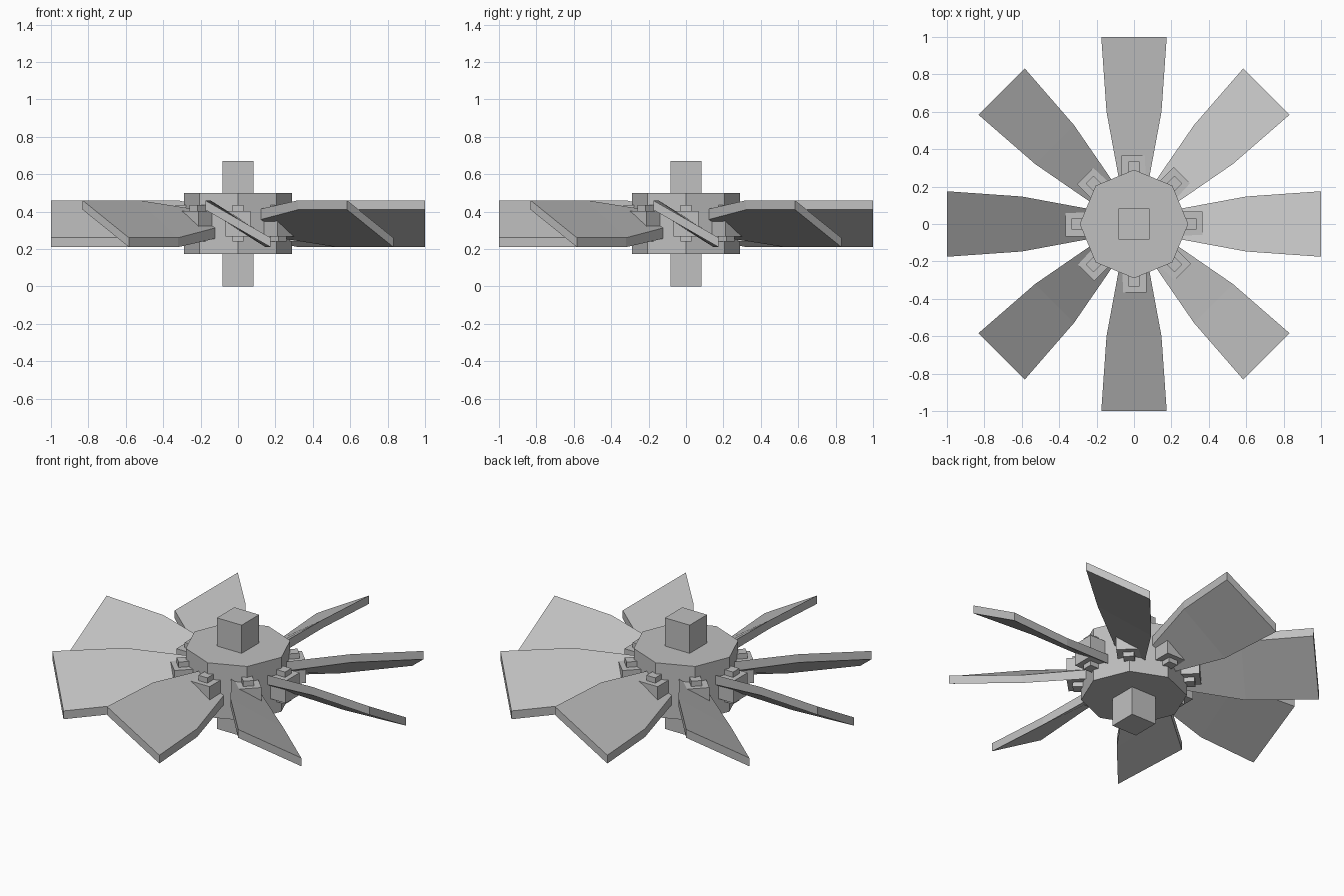
import bpy, bmesh, math
from mathutils import Matrix

if "Cube" in bpy.data.objects:
    bpy.data.objects.remove(bpy.data.objects["Cube"])

grey = bpy.data.materials.new("light_grey")
grey.diffuse_color = (0.53, 0.53, 0.53, 1)
grey.use_nodes = True
grey.node_tree.nodes["Principled BSDF"].inputs["Base Color"].default_value = grey.diffuse_color
MID = 0.335  # height of the blade plane


def finish(name, bm, angle=0.0):
    bmesh.ops.recalc_face_normals(bm, faces=bm.faces)
    me = bpy.data.meshes.new(name)
    bm.to_mesh(me)
    bm.free()
    me.materials.append(grey)
    ob = bpy.data.objects.new(name, me)
    ob.rotation_euler.z = angle
    bpy.context.collection.objects.link(ob)
    return ob


def box(name, x0, x1, half_y, z0, z1, angle=0.0):
    bm = bmesh.new()
    m = (Matrix.Translation(((x0 + x1) / 2, 0, (z0 + z1) / 2))
         @ Matrix.Diagonal((x1 - x0, 2 * half_y, z1 - z0, 1)))
    bmesh.ops.create_cube(bm, size=1, matrix=m)
    return finish(name, bm, angle)


def blade(name, angle):
    # sections: radius, half chord, rise of the high edge, half thickness
    sections = [(0.20, 0.073, 0.043, 0.029),
                (0.60, 0.147, 0.100, 0.025),
                (1.00, 0.175, 0.100, 0.025)]
    bm = bmesh.new()
    rings = []
    for r, h, rise, t in sections:
        pts = [(-h, rise - t), (h, -rise - t), (h, -rise + t), (-h, rise + t)]
        rings.append([bm.verts.new((r, y, MID + z)) for y, z in pts])
    for a, b in zip(rings, rings[1:]):
        for i in range(4):
            j = (i + 1) % 4
            bm.faces.new((a[i], a[j], b[j], b[i]))
    bm.faces.new(rings[0])
    bm.faces.new(rings[-1])
    return finish(name, bm, angle)


# octagonal hub with corners on the axes
bm = bmesh.new()
lower = [bm.verts.new((0.29 * math.cos(k * math.pi / 4),
                       0.29 * math.sin(k * math.pi / 4), 0.172)) for k in range(8)]
face = bm.faces.new(lower)
ext = bmesh.ops.extrude_face_region(bm, geom=[face], use_keep_orig=True)
bmesh.ops.translate(bm, vec=(0, 0, 0.328),
                    verts=[v for v in ext["geom"] if isinstance(v, bmesh.types.BMVert)])
finish("hub", bm)

# square shaft through the hub
box("shaft", -0.083, 0.083, 0.083, 0.0, 0.67)

# eight blades, each with a root clamp and a vertical pin
for k in range(8):
    a = k * math.pi / 4
    blade(f"blade_{k + 1}", a)
    box(f"blade_clamp_{k + 1}", 0.22, 0.365, 0.066, 0.268, 0.402, a)
    box(f"clamp_pin_{k + 1}", 0.275, 0.335, 0.03, 0.24, 0.434, a)
